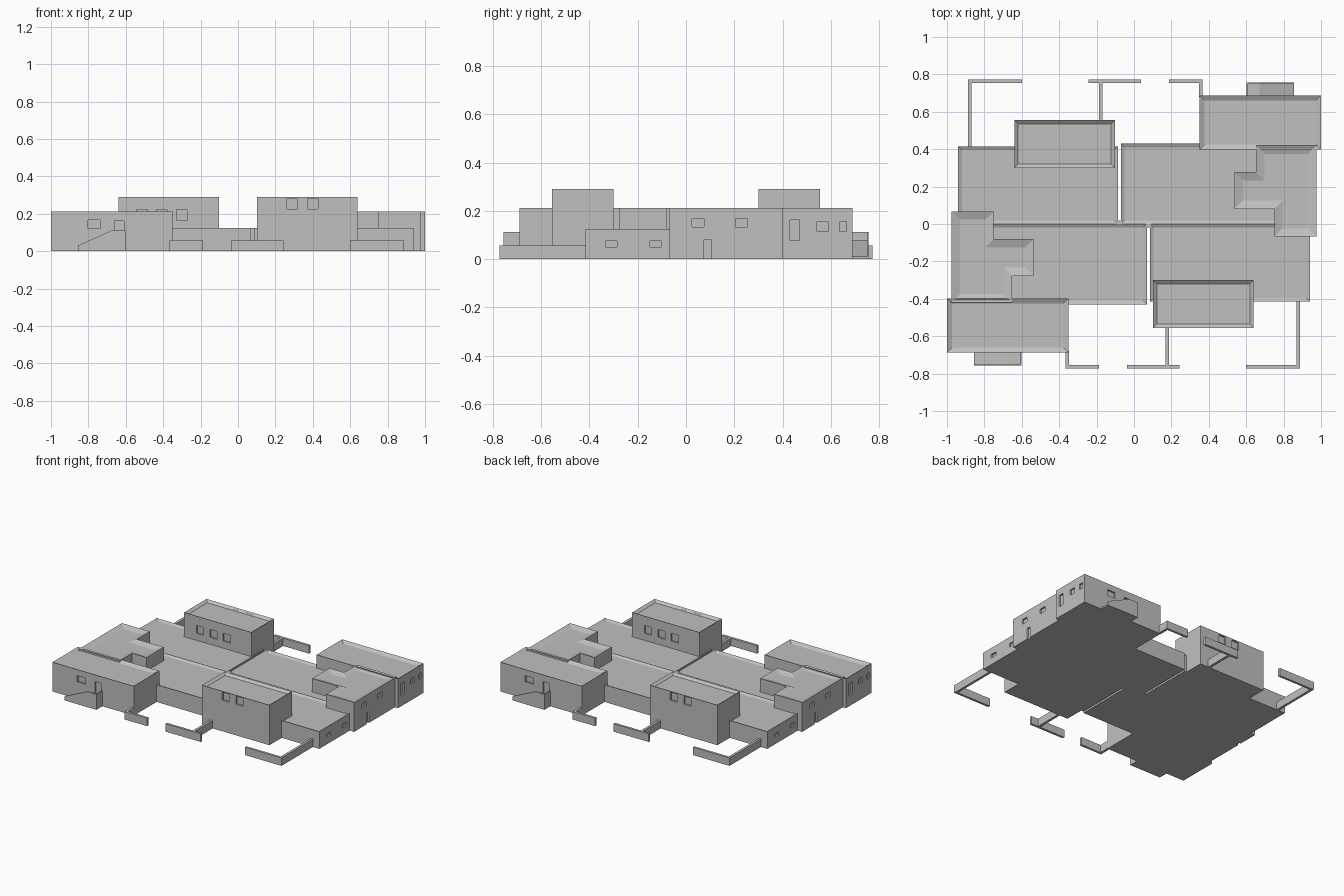
import bpy, bmesh, math
from mathutils import Vector

cube = bpy.data.objects.get("Cube")
if cube:
    bpy.data.objects.remove(cube, do_unlink=True)

grey = bpy.data.materials.new("plain grey")
grey.use_nodes = True
GREY = (0.53, 0.53, 0.53, 1)
grey.diffuse_color = GREY
grey.node_tree.nodes["Principled BSDF"].inputs["Base Color"].default_value = GREY


def add_object(bm, name):
    bmesh.ops.recalc_face_normals(bm, faces=bm.faces)
    mesh = bpy.data.meshes.new(name)
    bm.to_mesh(mesh)
    bm.free()
    mesh.materials.append(grey)
    ob = bpy.data.objects.new(name, mesh)
    bpy.context.collection.objects.link(ob)
    return ob


def extrude(bm, points, offset):
    """Extrude a flat outline and return its far cap."""
    face = bm.faces.new([bm.verts.new(p) for p in points])
    made = bmesh.ops.extrude_face_region(bm, geom=[face], use_keep_orig=True)["geom"]
    verts = [g for g in made if isinstance(g, bmesh.types.BMVert)]
    bmesh.ops.translate(bm, verts=verts, vec=offset)
    return next(g for g in made if isinstance(g, bmesh.types.BMFace))


def add_box(bm, x0, x1, y0, y1, z0, z1):
    extrude(bm, [(x0, y0, z0), (x1, y0, z0), (x1, y1, z0), (x0, y1, z0)], (0, 0, z1 - z0))


def rect(x0, x1, y0, y1):
    return [(x0, y0), (x1, y0), (x1, y1), (x0, y1)]


def twin(ob):
    """The plan repeats under a half turn, so copy each front part to the back."""
    back = bpy.data.objects.new(ob.name.replace("front", "back"), ob.data)
    back.rotation_euler.z = math.pi
    bpy.context.collection.objects.link(back)


def cut_openings(ob, openings, depth=0.012):
    """Openings are (axis, centre x, y, z, width, height)."""
    bm = bmesh.new()
    for axis, x, y, z, w, h in openings:
        sx, sy = (depth, w / 2) if axis == "x" else (w / 2, depth)
        add_box(bm, x - sx, x + sx, y - sy, y + sy, z - h / 2, z + h / 2)
    cutter = add_object(bm, "opening_cutter")
    cutter.hide_render = True
    mod = ob.modifiers.new("openings", "BOOLEAN")
    mod.operation, mod.solver, mod.object = "DIFFERENCE", "EXACT", cutter
    bpy.context.view_layer.update()
    graph = bpy.context.evaluated_depsgraph_get()
    ob_mesh = bpy.data.meshes.new_from_object(ob.evaluated_get(graph))
    ob.modifiers.clear()
    ob.data = ob_mesh
    bpy.data.objects.remove(cutter, do_unlink=True)


def block(name, outline, height, rim, drop, openings=()):
    """A flat-roofed volume with a parapet around a sunken roof."""
    bm = bmesh.new()
    top = extrude(bm, [(x, y, 0) for x, y in outline], (0, 0, height))
    bmesh.ops.recalc_face_normals(bm, faces=bm.faces)
    bmesh.ops.inset_region(bm, faces=[top], thickness=rim, use_even_offset=True)
    bmesh.ops.translate(bm, verts=top.verts, vec=(0, 0, -drop))
    ob = add_object(bm, name)
    if openings:
        cut_openings(ob, openings)
    twin(ob)


# Low wings
block("front_low_wing_left_bay", rect(-0.85, 0.07, -0.43, 0), 0.125, 0.02, 0.01)
block("front_low_wing_right_bay", rect(0.085, 0.94, -0.415, 0), 0.125, 0.02, 0.01,
      [("x", 0.94, y, 0.063, 0.048, 0.026) for y in (-0.31, -0.125)])

# Joint closing the slot between the low wings
bm = bmesh.new()
add_box(bm, 0.065, 0.09, -0.018, 0, 0, 0.125)
twin(add_object(bm, "front_wing_joint"))

# Tall room
block("front_tall_room", rect(0.102, 0.64, -0.555, -0.3), 0.29, 0.02, 0.015,
      [("y", x, -0.555, 0.253, 0.055, 0.057) for x in (0.29, 0.4)] +
      [("y", x, -0.3, 0.194, 0.057, 0.057) for x in (0.3, 0.407, 0.513)])

# Corner room
block("front_corner_room", rect(-1, -0.35, -0.688, -0.398), 0.212, 0.027, 0.015,
      [("y", -0.77, -0.688, 0.145, 0.065, 0.045),
       ("y", -0.635, -0.688, 0.12, 0.05, 0.085),
       ("x", -1, -0.45, 0.12, 0.04, 0.085),
       ("x", -1, -0.565, 0.135, 0.045, 0.04),
       ("x", -1, -0.65, 0.135, 0.03, 0.04)])

# Stepped side room
side = [(-0.975, -0.42), (-0.653, -0.42), (-0.653, -0.277), (-0.537, -0.277),
        (-0.537, -0.08), (-0.75, -0.08), (-0.75, 0.068), (-0.975, 0.068)]
block("front_side_room", side, 0.212, 0.045, 0.015,
      [("x", -0.975, -0.05, 0.15, 0.05, 0.035),
       ("x", -0.975, -0.23, 0.15, 0.05, 0.035),
       ("x", -0.975, -0.09, 0.04, 0.03, 0.08)])

# Entrance ramp with its thin guard walls
bm = bmesh.new()
ramp = [(-0.855, 0), (-0.605, 0), (-0.605, 0.08), (-0.67, 0.08), (-0.855, 0.01)]
extrude(bm, [(x, -0.688, z) for x, z in ramp], (0, -0.06, 0))
guard = [(-0.855, 0), (-0.602, 0), (-0.602, 0.112), (-0.675, 0.112), (-0.855, 0.03)]
extrude(bm, [(x, -0.748, z) for x, z in guard], (0, -0.008, 0))
add_box(bm, -0.61, -0.602, -0.75, -0.688, 0, 0.112)
twin(add_object(bm, "front_entrance_ramp"))

# Garden walls: a run along the yard edge and a return to the building
runs = {
    "front_yard_wall_left": ((-0.365, -0.187), (-0.365, -0.347), -0.68),
    "front_yard_wall_middle": ((-0.038, 0.242), (0.168, 0.186), -0.55),
    "front_yard_wall_right": ((0.598, 0.888), (0.87, 0.888), -0.41),
}
for name, (run, stem, reach) in runs.items():
    bm = bmesh.new()
    add_box(bm, *run, -0.772, -0.755, 0, 0.057)
    add_box(bm, *stem, -0.755, reach, 0, 0.057)
    twin(add_object(bm, name))
